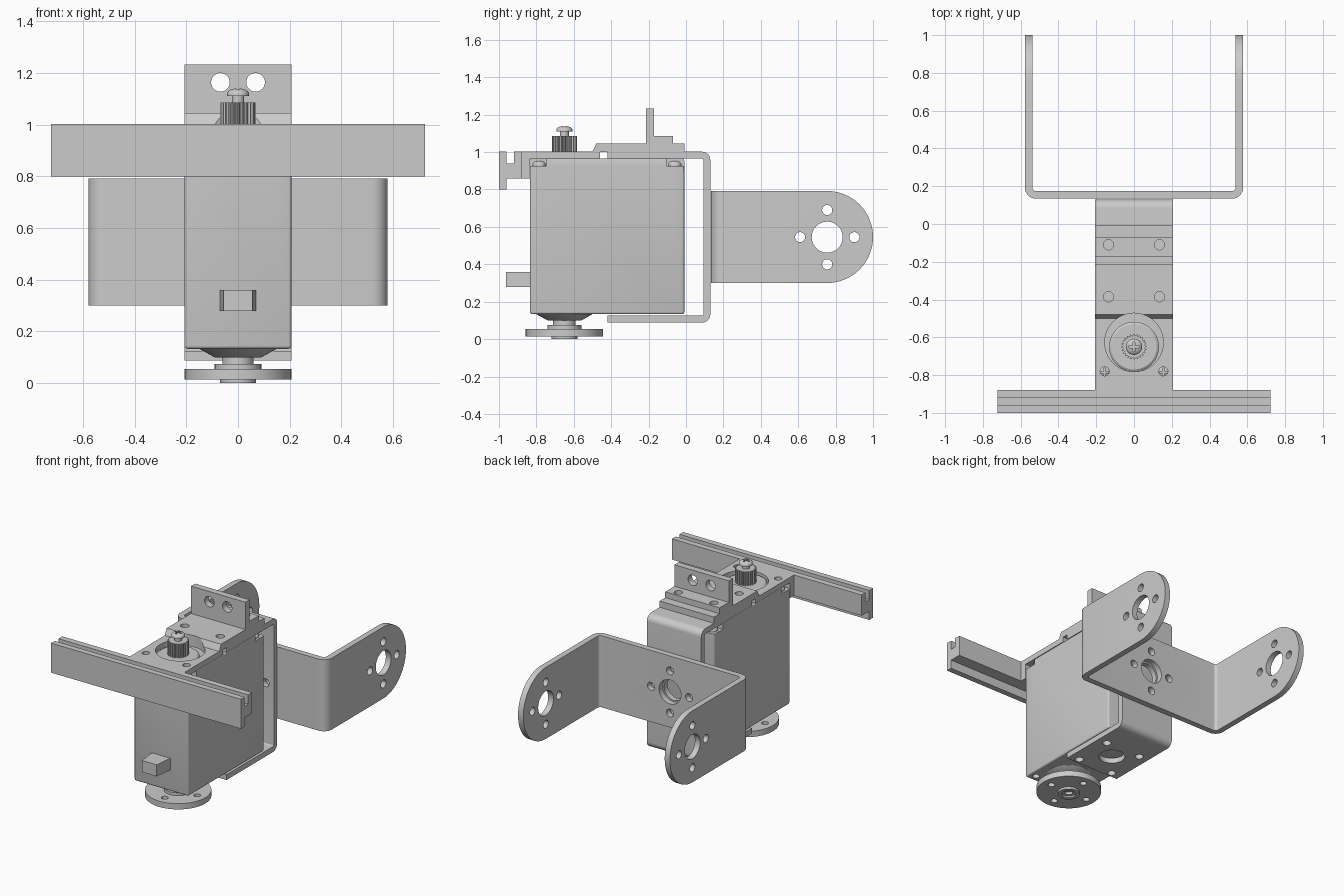
import bpy, bmesh
from math import sin, cos, pi, radians
from mathutils import Vector

cube = bpy.data.objects.get("Cube")
if cube:
    bpy.data.objects.remove(cube, do_unlink=True)

grey = bpy.data.materials.new("light machined grey")
grey.use_nodes = True
colour = (0.6, 0.6, 0.6, 1)
grey.diffuse_color = colour
grey.node_tree.nodes["Principled BSDF"].inputs["Base Color"].default_value = colour


def finish(name, bm):
    bmesh.ops.recalc_face_normals(bm, faces=bm.faces)
    mesh = bpy.data.meshes.new(name)
    bm.to_mesh(mesh)
    bm.free()
    mesh.materials.append(grey)
    mesh.shade_smooth()
    mesh.set_sharp_from_angle(angle=radians(30))
    obj = bpy.data.objects.new(name, mesh)
    bpy.context.collection.objects.link(obj)
    return obj


def prism(name, pts, axis, lo, hi, bevel=0):
    """Extrude a 2D outline along an axis; outline is (y,z), (x,z) or (x,y)."""
    place = {"x": lambda p, d: (d, p[0], p[1]),
             "y": lambda p, d: (p[0], d, p[1]),
             "z": lambda p, d: (p[0], p[1], d)}[axis]
    bm = bmesh.new()
    face = bm.faces.new([bm.verts.new(place(p, lo)) for p in pts])
    ext = bmesh.ops.extrude_face_region(bm, geom=[face])["geom"]
    offset = Vector(place((0, 0), hi - lo))
    bmesh.ops.translate(bm, vec=offset, verts=[v for v in ext if isinstance(v, bmesh.types.BMVert)])
    if bevel:
        bmesh.ops.bevel(bm, geom=bm.edges[:], offset=bevel, segments=3, profile=0.5, affect="EDGES")
    return finish(name, bm)


def arc(cx, cy, r, start, end, n=8):
    angles = [radians(start + (end - start) * i / n) for i in range(n + 1)]
    return [(cx + r * cos(a), cy + r * sin(a)) for a in angles]


def circle(cx, cy, r, n=40):
    return arc(cx, cy, r, 0, 360, n)[:-1]


def rect(a0, a1, b0, b1):
    return [(a0, b0), (a1, b0), (a1, b1), (a0, b1)]


def hole(axis, cx, cy, r, lo, hi):
    return prism("cutter", circle(cx, cy, r), axis, lo, hi)


def hole_pattern(axis, cx, cy, lo, hi, big=0.083):
    """Large centre hole with four small ones in a cross around it."""
    small = [(0.145, 0), (-0.145, 0), (0, 0.145), (0, -0.145)]
    return [hole(axis, cx, cy, big, lo, hi)] + [
        hole(axis, cx + a, cy + b, 0.027, lo, hi) for a, b in small]


def carve(obj, cutters, operation="DIFFERENCE"):
    """Apply booleans and delete the cutters."""
    for c in cutters:
        mod = obj.modifiers.new("cut", "BOOLEAN")
        mod.operation, mod.solver, mod.object = operation, "EXACT", c
    graph = bpy.context.evaluated_depsgraph_get()
    mesh = bpy.data.meshes.new_from_object(obj.evaluated_get(graph))
    obj.modifiers.clear()
    obj.data = mesh
    mesh.shade_smooth()
    mesh.set_sharp_from_angle(angle=radians(30))
    for c in cutters:
        bpy.data.objects.remove(c, do_unlink=True)


def lathe(name, profile, x, y, n=48):
    """Spin (radius, z) points around a vertical axis."""
    bm = bmesh.new()
    verts = [bm.verts.new((x + r, y, z)) for r, z in profile]
    edges = [bm.edges.new(pair) for pair in zip(verts, verts[1:])]
    bmesh.ops.spin(bm, geom=verts + edges, cent=(x, y, 0), axis=(0, 0, 1), angle=2 * pi, steps=n)
    bmesh.ops.remove_doubles(bm, verts=bm.verts, dist=0.0005)
    return finish(name, bm)


def u_outline(half, depth, t, r):
    """U shape with its base on v = 0 and arms towards +v."""
    k = half - r
    return ([(-half, depth)] + arc(-k, r, r, 180, 270) + arc(k, r, r, 270, 360) + [(half, depth)]
            + [(half - t, depth)] + arc(k, r, r - t, 360, 270) + arc(-k, r, r - t, 270, 180)
            + [(t - half, depth)])


def screw(name, x, y, z, r, h):
    """Domed screw head with a cross recess."""
    dome = [(r * cos(a * pi / 12), z + h * (0.3 + 0.7 * sin(a * pi / 12))) for a in range(7)]
    head = lathe(name, [(0, z), (r, z)] + dome, x, y, 24)
    w, l, top = r * 0.14, r * 0.6, z + h
    carve(head, [prism("cutter", rect(x - a, x + a, y - b, y + b), "z", top - h * 0.45, top + 0.02)
                 for a, b in ((w, l), (l, w))])


W = 0.207          # half width of servo and brackets
OUT_Y = -0.65      # output shaft position
MID_Z = 0.545      # height of bracket centre line

# Servo case with corner pockets for the case screws
body = prism("servo_case", rect(-W, W, -0.835, -0.009), "z", 0.133, 0.967, 0.012)
cuts = []
for s in (-1, 1):
    x0, x1 = sorted((s * 0.115, s * 0.25))
    for y0, y1 in ((-0.86, -0.745), (-0.105, 0.02)):
        cuts.append(prism("cutter", rect(x0, x1, y0, y1), "z", 0.925, 1.0))
    for y in (-0.785, -0.06):
        cuts.append(hole("z", s * 0.16, y, 0.022, 0.1, 0.17))
carve(body, cuts)
for s in (-1, 1):
    for y in (-0.785, -0.06):
        screw("case_screw", s * 0.157, y, 0.92, 0.036, 0.035)
socket_pts = [(-0.07, -0.82), (-0.07, -0.835), (-0.056, -0.963),
              (0.056, -0.963), (0.07, -0.835), (0.07, -0.82)]
prism("cable_socket", socket_pts, "z", 0.28, 0.36)

# Output shaft: collar, toothed spline and screw
lathe("shaft_collar", [(0.132, 0.95), (0.132, 0.982), (0.12, 0.99), (0, 0.99)], 0, OUT_Y)
teeth = 24
spline = []
for i in range(teeth * 4):
    a, r = 2 * pi * i / (teeth * 4), (0.067 if i % 4 < 2 else 0.059)
    spline.append((r * cos(a), OUT_Y + r * sin(a)))
prism("output_spline", spline, "z", 0.98, 1.085)
prism("shaft_screw_neck", circle(0, OUT_Y, 0.024, 24), "z", 1.08, 1.115)
screw("shaft_screw", 0, OUT_Y, 1.11, 0.043, 0.03)

# Idler side: tapered boss, hub and round horn
lathe("horn_boss", [(0, 0.14), (0.148, 0.14), (0.148, 0.132), (0.09, 0.1), (0, 0.1)], 0, OUT_Y)
lathe("horn_hub", [(0, 0.11), (0.06, 0.11), (0.06, 0.075), (0.09, 0.075), (0.09, 0.05), (0, 0.05)], 0, OUT_Y)
horn = lathe("horn_disc", [(0, 0.055), (W, 0.055), (W, 0.015), (0.07, 0.015), (0.07, 0), (0.045, 0),
                           (0.045, 0.012), (0.025, 0.012), (0.025, 0.03), (0, 0.03)], 0, OUT_Y)
carve(horn, [hole("z", 0.145 * cos(a), OUT_Y + 0.145 * sin(a), 0.022, -0.1, 0.1)
             for a in (0, pi / 2, pi, 3 * pi / 2)])

# Inner bracket wrapping over the servo from behind
wrap_pts = [(0.13 - v, MID_Z + u) for u, v in u_outline(0.457, 0.55, 0.037, 0.045)]
wrap = prism("wrap_bracket", wrap_pts, "x", -W, W)
corner_holes = [(s * 0.135, y) for s in (-1, 1) for y in (-0.11, -0.385)]
cuts = hole_pattern("y", 0, MID_Z, 0.05, 0.3, 0.075)
cuts += [hole("z", x, y, 0.027, 0, 0.5) for x, y in corner_holes]
cuts.append(hole("z", 0, -0.22, 0.083, 0, 0.5))
carve(wrap, cuts)

# Wide fork bracket with round arm ends
fork_pts = [(u, 0.134 + v) for u, v in u_outline(0.578, 0.866, 0.04, 0.06)]
fork = prism("fork_bracket", fork_pts, "z", 0.3, 0.792)
tip = prism("cutter", [(0, 0.3)] + arc(0.754, 0.546, 0.246, -90, 90, 32) + [(0, 0.792)], "x", -1, 1)
carve(fork, [tip], "INTERSECT")
carve(fork, hole_pattern("x", 0.755, MID_Z, -1, 1) + hole_pattern("y", 0, MID_Z, 0, 0.3))

# Top mount: plate, sloped step and upright tab as one profile
mount_pts = [(-0.88, 0.86), (-0.835, 0.86), (-0.835, 0.965), (-0.46, 0.965), (-0.46, 1.0), (-0.009, 1.0),
             (-0.009, 1.045), (-0.07, 1.045), (-0.07, 1.085), (-0.17, 1.085), (-0.17, 1.233),
             (-0.215, 1.233), (-0.215, 1.045), (-0.48, 1.045), (-0.5, 1.003), (-0.88, 1.003)]
mount = prism("top_mount", mount_pts, "x", -W, W)
cuts = [hole("z", 0, -0.627, 0.155, 0.9, 1.2)]
for s in (-1, 1):
    cuts.append(hole("y", s * 0.068, 1.163, 0.036, -0.3, -0.1))
    cuts.append(hole("z", s * 0.155, -0.78, 0.024, 0.9, 1.1))
cuts += [hole("z", x, y, 0.027, 0.9, 1.2) for x, y in corner_holes]
carve(mount, cuts)

# Grooved cross rail along the front
rail_pts = [(-1, 0.8), (-0.96, 0.8), (-0.96, 0.86), (-0.878, 0.86), (-0.878, 1.003), (-0.92, 1.003),
            (-0.92, 0.94), (-0.96, 0.94), (-0.96, 1.003), (-1, 1.003)]
prism("cross_rail", rail_pts, "x", -0.722, 0.722)
